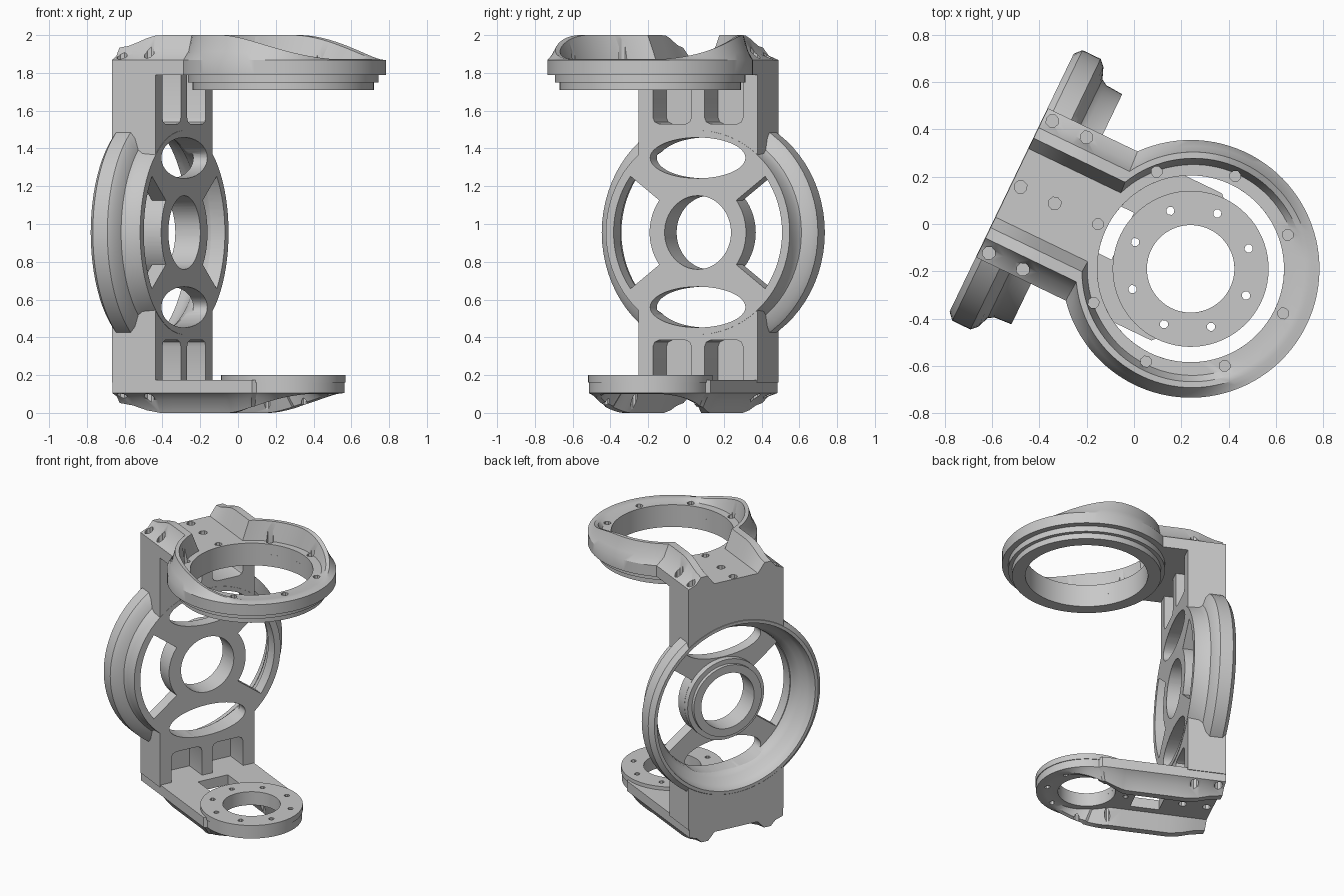
import bpy, bmesh
from math import radians, sin, cos, tan, pi
from mathutils import Matrix

if "Cube" in bpy.data.objects:
    bpy.data.objects.remove(bpy.data.objects["Cube"])

metal = bpy.data.materials.new("light_grey_metal")
metal.use_nodes = True
GREY = (0.58, 0.58, 0.58, 1)
metal.diffuse_color = GREY
metal.node_tree.nodes["Principled BSDF"].inputs["Base Color"].default_value = GREY

# Local frame: x is the arm direction, y the plate width, turned into place at the end
PLACE = Matrix.Rotation(radians(-25.7), 4, 'Z') @ Matrix.Translation((0, -0.067, 0))
BACK, FRONT, HALF = -0.54, -0.285, 0.35
MID_Z = 0.955
AXIS_U = 0.298
UPRIGHT = Matrix.Translation((AXIS_U, 0, 0))
# maps a wheel built around z onto the plate's own axis
WHEEL = Matrix.Translation((0, 0, MID_Z)) @ Matrix(
    ((0, 0, 1, 0), (1, 0, 0, 0), (0, 1, 0, 0), (0, 0, 0, 1)))


def finish(name, bm):
    bmesh.ops.recalc_face_normals(bm, faces=bm.faces)
    me = bpy.data.meshes.new(name)
    bm.to_mesh(me)
    bm.free()
    me.materials.append(metal)
    ob = bpy.data.objects.new(name, me)
    bpy.context.collection.objects.link(ob)
    return ob


def prism(bm, pts, lo, hi, matrix=Matrix()):
    """Extrude a flat outline from lo to hi."""
    a = [bm.verts.new(matrix @ Matrix.Translation((x, y, lo)).translation) for x, y in pts]
    b = [bm.verts.new(matrix @ Matrix.Translation((x, y, hi)).translation) for x, y in pts]
    bm.faces.new(a)
    bm.faces.new(b)
    n = len(pts)
    for i in range(n):
        j = (i + 1) % n
        bm.faces.new((a[i], a[j], b[j], b[i]))


def box(bm, x0, x1, y0, y1, z0, z1):
    prism(bm, [(x0, y0), (x1, y0), (x1, y1), (x0, y1)], z0, z1)


def circle(r, cx=0, cy=0, n=64, ry=None):
    return [(cx + r * cos(2 * pi * i / n), cy + (ry or r) * sin(2 * pi * i / n)) for i in range(n)]


def revolve(name, profile, matrix, n=72):
    """Spin a closed (radius, height) profile."""
    bm = bmesh.new()
    rings = []
    for r, h in profile:
        if r == 0:
            rings.append([bm.verts.new((0, 0, h))] * n)
        else:
            rings.append([bm.verts.new((x, y, h)) for x, y in circle(r, n=n)])
    for k, p in enumerate(rings):
        q = rings[(k + 1) % len(rings)]
        if p[0] is p[1] and q[0] is q[1]:
            continue
        for i in range(n):
            j = (i + 1) % n
            bm.faces.new(list(dict.fromkeys((p[i], p[j], q[j], q[i]))))
    bm.transform(matrix)
    return finish(name, bm)


def combine(target, tool, operation):
    mod = target.modifiers.new("boolean", 'BOOLEAN')
    mod.operation, mod.solver, mod.object = operation, 'EXACT', tool
    tool.hide_render = True
    bpy.context.view_layer.objects.active = target
    bpy.ops.object.modifier_apply(modifier=mod.name)
    bpy.data.objects.remove(tool)


def smoothstep(a, b, x):
    t = min(1, max(0, (x - a) / (b - a)))
    return t * t * (3 - 2 * t)


def arm(name, half, radius, hole, start, base, pad, ridge, fall):
    """Flat neck running into a ring, with a raised rib along each side."""
    neck_f = (0, 0.46, 0.6, 0.74, 0.84, 1)
    ring_f = (0, 0.4, 0.58, 0.74, 0.88, 1)
    end = AXIS_U + half / tan(start)
    stations = []
    for i in range(8):
        u = BACK + (end - BACK) * i / 8
        stations.append(((u, 0), (u, half), neck_f))
    steps = 40
    for i in range(steps + 1):
        t = i / steps
        ti, to = pi * (1 - t), start * (1 - t)
        r = max(radius, half / sin(to)) if to > pi / 2 else radius
        w = min(1, 4 * t)
        fr = [a + (b - a) * w for a, b in zip(neck_f, ring_f)]
        inner = (AXIS_U + hole * cos(ti), hole * sin(ti) if 0 < i < steps else 0)
        outer = (AXIS_U + r * cos(to), r * sin(to) if i < steps else 0)
        stations.append((inner, outer, fr))
    bm = bmesh.new()
    rows = []
    for (iu, iv), (ou, ov), fr in stations:
        rise = (1 - smoothstep(*fall, ou)) * (0.5 + 0.5 * smoothstep(BACK, -0.3, ou))
        h = pad + (ridge - pad) * max(rise, 0.04)
        zs = (pad, pad, h, h, pad + (h - pad) * 0.35, pad)
        row = [bm.verts.new((iu, iv, base))]
        row += [bm.verts.new((iu + (ou - iu) * f, iv + (ov - iv) * f, z)) for f, z in zip(fr, zs)]
        rows.append(row + [bm.verts.new((ou, ov, base))])
    for k in range(len(rows) - 1):
        p, q = rows[k], rows[k + 1]
        for j in range(8):
            if j == 0 and k < 8:
                continue        # neck is open on the mirror plane
            m = (j + 1) % 8
            bm.faces.new((p[j], p[m], q[m], q[j]))
    bm.faces.new(rows[0])
    bmesh.ops.mirror(bm, geom=bm.verts[:] + bm.edges[:] + bm.faces[:], axis='Y', merge_dist=1e-4)
    # the two end caps meet on the centre line
    bmesh.ops.remove_doubles(bm, verts=bm.verts, dist=1e-5)
    return finish(name, bm)


def drill(target, bolt_radius, size, through, blind):
    """Ring of eight bolt holes plus the six mounting holes over the plate."""
    bm = bmesh.new()
    for i in range(8):
        a = i * pi / 4
        prism(bm, circle(size, AXIS_U + bolt_radius * cos(a), bolt_radius * sin(a), 8), *through)
    for u in (-0.5, -0.34):
        for v in (-0.31, 0, 0.31):
            prism(bm, circle(0.028, u, v, 8), *blind)
    combine(target, finish("drill_cutter", bm), 'DIFFERENCE')


# Upright plate joined to the round wheel housing
bm = bmesh.new()
box(bm, BACK, FRONT, -HALF, HALF, 0.16, 1.81)
body = finish("back_plate", bm)
wheel = revolve("wheel_housing", [(0, BACK - 0.002), (0.605, BACK - 0.002), (0.635, -0.515),
                                  (0.635, -0.43), (0.61, -0.405), (0.56, -0.385), (0.545, -0.36),
                                  (0.54, FRONT + 0.002), (0, FRONT + 0.002)], WHEEL)
combine(body, wheel, 'UNION')

# Dished back of the wheel, leaving a stepped hub
bowl = revolve("bowl_cutter", [(0, -0.6), (0, -0.43), (0.25, -0.43), (0.25, -0.405), (0.282, -0.405),
                               (0.282, -0.365), (0.5, -0.365), (0.505, -0.4), (0.53, -0.44),
                               (0.565, -0.47), (0.58, -0.51), (0.59, -0.6)], WHEEL)
combine(body, bowl, 'DIFFERENCE')

# Hub bore and the four openings between the spokes
bm = bmesh.new()
prism(bm, circle(0.195), -0.7, 0, WHEEL)
for side in (-1, 1):
    prism(bm, circle(0.28, 0, side * 0.395, 48, 0.108), -0.7, 0, WHEEL)
    arc = [radians(-37 + 74 * i / 16) for i in range(17)]
    outline = [(side * 0.495 * cos(a), 0.495 * sin(a)) for a in arc]
    outline += [(side * 0.283 * cos(a), 0.283 * sin(a)) for a in reversed(arc)]
    prism(bm, outline, -0.7, 0, WHEEL)
combine(body, finish("opening_cutter", bm), 'DIFFERENCE')

# Pairs of pockets at the top and foot of the plate
bm = bmesh.new()
for side in (-1, 1):
    for closed, opened in ((1.53, 1.9), (0.385, 0.1)):
        c = 0.035 if opened > closed else -0.035
        a, b = side * 0.038, side * 0.265
        k = side * 0.035
        outline = [(a, opened), (a, closed + c), (a + k * 0.3, closed + c * 0.3), (a + k, closed),
                   (b - k, closed), (b - k * 0.3, closed + c * 0.3), (b, closed + c), (b, opened)]
        prism(bm, [(v, z - MID_Z) for v, z in outline], -0.45, 0, WHEEL)
combine(body, finish("pocket_cutter", bm), 'DIFFERENCE')

# Upper arm with its large ring and stepped collar
upper = arm("upper_arm", HALF, 0.545, 0.395, radians(140), 1.79, 1.868, 2.0, (0.2, 0.84))
drill(upper, 0.435, 0.024, (1.6, 2.1), (1.82, 2.1))
collar = revolve("upper_collar", [(0.395, 1.71), (0.48, 1.71), (0.48, 1.75), (0.505, 1.75),
                                  (0.505, 1.795), (0.395, 1.795)], UPRIGHT)

# Lower arm with its small ring, slot and raised flange
lower = arm("lower_arm", 0.345, 0.325, 0.185, radians(120), 0.175, 0.105, 0.0, (0.08, 0.64))
drill(lower, 0.26, 0.018, (-0.1, 0.3), (-0.1, 0.15))
bm = bmesh.new()
box(bm, -0.21, -0.02, -0.11, 0.11, -0.1, 0.3)
combine(lower, finish("slot_cutter", bm), 'DIFFERENCE')
flange = revolve("lower_flange", [(0.185, 0.16), (0.33, 0.16), (0.33, 0.2), (0.185, 0.2)], UPRIGHT)
bm = bmesh.new()
for i in range(8):
    a = i * pi / 4
    prism(bm, circle(0.018, AXIS_U + 0.26 * cos(a), 0.26 * sin(a), 8), 0.1, 0.3)
combine(flange, finish("flange_cutter", bm), 'DIFFERENCE')

# Turn into place and smooth the curved faces
for ob in (body, upper, collar, lower, flange):
    ob.data.transform(PLACE)
    bpy.ops.object.select_all(action='DESELECT')
    ob.select_set(True)
    bpy.context.view_layer.objects.active = ob
    bpy.ops.object.shade_smooth_by_angle(angle=radians(30))
